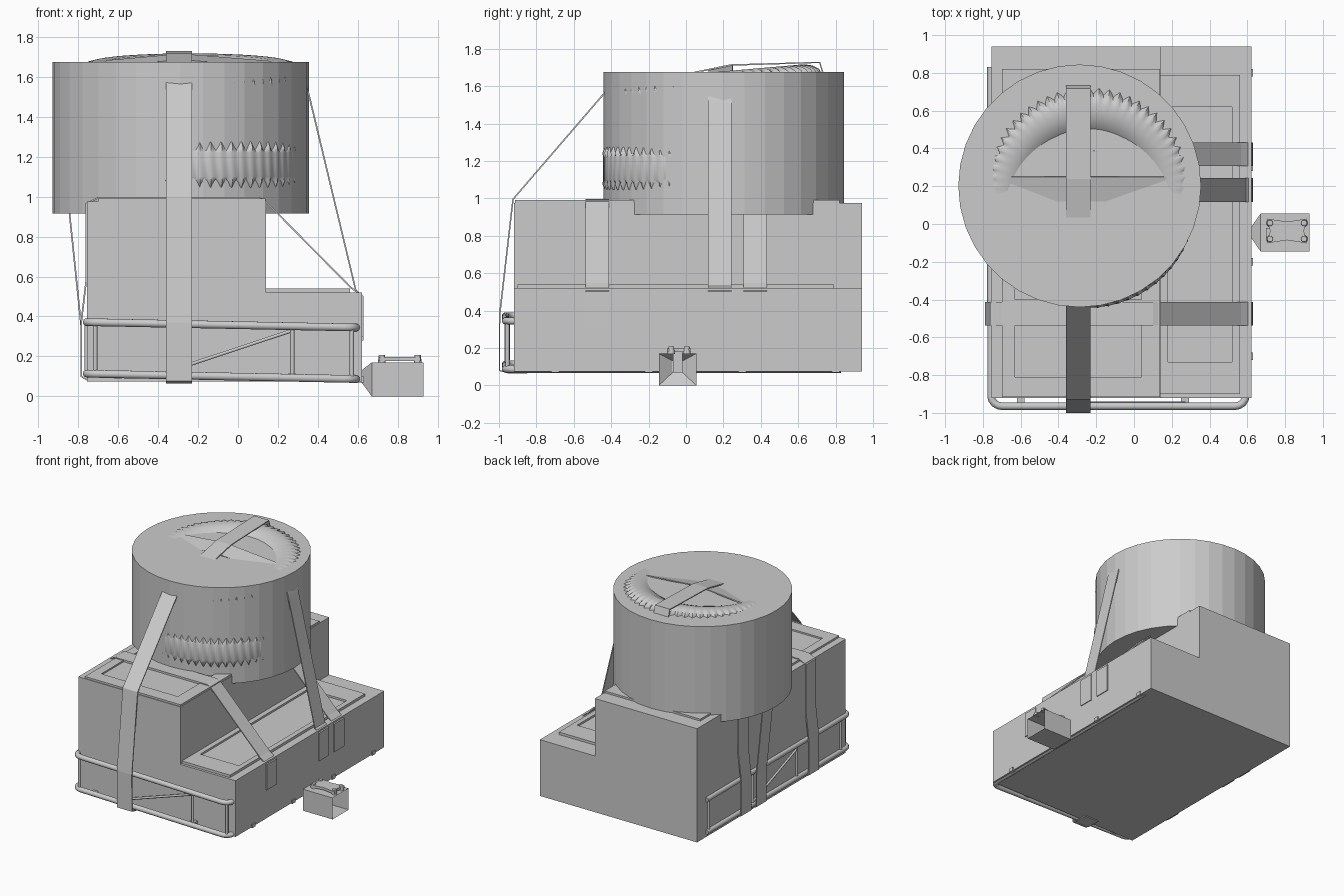
import bpy, bmesh, math
from mathutils import Vector, Matrix

if "Cube" in bpy.data.objects:
    bpy.data.objects.remove(bpy.data.objects["Cube"])

grey = bpy.data.materials.new("plain grey")
grey.diffuse_color = (0.6, 0.6, 0.6, 1)
grey.use_nodes = True
grey.node_tree.nodes["Principled BSDF"].inputs["Base Color"].default_value = grey.diffuse_color


def finish(name, bm, smooth=False):
    bmesh.ops.recalc_face_normals(bm, faces=bm.faces)
    me = bpy.data.meshes.new(name)
    bm.to_mesh(me)
    bm.free()
    me.materials.append(grey)
    ob = bpy.data.objects.new(name, me)
    bpy.context.collection.objects.link(ob)
    if smooth:
        bpy.context.view_layer.objects.active = ob
        ob.select_set(True)
        bpy.ops.object.shade_smooth_by_angle(angle=math.radians(40))
        ob.select_set(False)
    return ob


def box(name, x0, x1, y0, y1, z0, z1):
    bm = bmesh.new()
    m = Matrix.Translation(((x0 + x1) / 2, (y0 + y1) / 2, (z0 + z1) / 2))
    bmesh.ops.create_cube(bm, size=1, matrix=m @ Matrix.Diagonal((x1 - x0, y1 - y0, z1 - z0, 1)))
    return finish(name, bm)


def recess(ob, x0, x1, y0, y1, z):
    """Cut a shallow rectangular pocket down to height z."""
    c = box("recess_cutter", x0, x1, y0, y1, z, z + 0.3)
    c.hide_render = True
    c.hide_viewport = True
    mod = ob.modifiers.new("recess", 'BOOLEAN')
    mod.object = c
    mod.solver = 'EXACT'


def ribbon(name, pts, side, t=0.008):
    """Flat strap along pts, widened by the vector side."""
    bm = bmesh.new()
    side = Vector(side) / 2
    rows = [(bm.verts.new(Vector(p) - side), bm.verts.new(Vector(p) + side)) for p in pts]
    for a, b in zip(rows, rows[1:]):
        bm.faces.new((a[0], a[1], b[1], b[0]))
    ob = finish(name, bm)
    mod = ob.modifiers.new("thickness", 'SOLIDIFY')
    mod.thickness = t
    mod.offset = 0
    return ob


def tube(name, pts, r):
    """Round bar along pts."""
    cu = bpy.data.curves.new(name, 'CURVE')
    cu.dimensions = '3D'
    cu.bevel_depth = r
    cu.bevel_resolution = 3
    cu.use_fill_caps = True
    sp = cu.splines.new('POLY')
    sp.points.add(len(pts) - 1)
    for p, q in zip(sp.points, pts):
        p.co = (*q, 1)
    cu.materials.append(grey)
    ob = bpy.data.objects.new(name, cu)
    bpy.context.collection.objects.link(ob)


# Stepped body, profile extruded along y
bm = bmesh.new()
prof = [(-.755, .075), (.622, .075), (.622, .52), (.14, .52), (.14, .975), (-.755, .975)]
f = bm.faces.new([bm.verts.new((x, -.92, z)) for x, z in prof])
ext = bmesh.ops.extrude_face_region(bm, geom=[f])["geom"]
bmesh.ops.translate(bm, vec=(0, 1.86, 0), verts=[v for v in ext if isinstance(v, bmesh.types.BMVert)])
finish("body", bm)

# Raised lids with sunken panels
lid = box("upper_lid", -.70, .138, -.915, .82, .94, .99)
recess(lid, -.63, .04, -.81, -.53, .978)
recess(lid, -.63, .04, -.40, .10, .978)
lid = box("step_lid", .10, .56, -.90, .79, .50, .54)
recess(lid, .18, .52, -.73, .62, .525)

# Large drum
CX, CY = -.2875, .202
bm = bmesh.new()
bmesh.ops.create_cone(bm, cap_ends=True, segments=36, radius1=.6425, radius2=.6425, depth=.76,
                      matrix=Matrix.Translation((CX, CY, 1.295)))
finish("drum", bm)


# Knobbly tyres breaking through the drum surface
def tyre(name, loc, tilt):
    teeth, n = 64, 256
    # radius, height, radius lost between the knobs
    prof = [(.30, .05, 0), (.31, .095, 0), (.33, .10, 0), (.34, .09, 0), (.36, .115, 0), (.43, .14, 0),
            (.49, .142, .0), (.53, .132, .012), (.565, .112, .03), (.577, .085, .022), (.573, .06, .0)]
    prof += [(r, -z, d) for r, z, d in reversed(prof)]
    bm = bmesh.new()
    rings = []
    for i in range(n):
        a = 2 * math.pi * i / n
        k = (0, .5, 1, .5)[i % (n // teeth)]
        rings.append([bm.verts.new(((r - d * k) * math.cos(a), (r - d * k) * math.sin(a),
                                    z - d * k * .3 * (1 if z > 0 else -1))) for r, z, d in prof])
    for i in range(n):
        a, b = rings[i], rings[(i + 1) % n]
        for j in range(len(prof)):
            k = (j + 1) % len(prof)
            bm.faces.new((a[j], b[j], b[k], a[k]))
    bm.transform(Matrix.Translation(loc) @ Matrix.Rotation(math.radians(tilt), 4, 'X'))
    return finish(name, bm, True)


tyre("top_tyre", (-.24, .158, 1.533), 5)
tyre("front_tyre", (-.247, .13, 1.16), 0)

# Wheel rim and hub in the top tyre
bm = bmesh.new()
tilt = Matrix.Translation((-.24, .158, 1.533)) @ Matrix.Rotation(math.radians(5), 4, 'X')
for r, z in ((.27, .122), (.10, .14)):
    bmesh.ops.create_cone(bm, cap_ends=True, segments=48, radius1=r, radius2=r * .9, depth=.05,
                          matrix=tilt @ Matrix.Translation((0, 0, z - .025)))
finish("wheel_rim", bm, True)

# Straps over the top of the drum
ribbon("top_strap_long", [(-.295, .03, 1.67), (-.295, .24, 1.713), (-.295, .715, 1.727), (-.295, .735, 1.66)],
       (.13, 0, 0))
ribbon("top_strap_cross", [(-.70, .185, 1.66), (-.285, .185, 1.697), (.17, .185, 1.66)], (0, .13, .03))

# Front strap from drum over the body and the rail
ribbon("front_strap", [(-.295, -.43, 1.57), (-.295, -.925, .995), (-.295, -.997, .37), (-.295, -.997, .08),
                       (-.295, -.95, .068), (-.295, -.85, .068)], (.13, 0, 0))

# Side straps
W = (0, .125, 0)
ribbon("drum_strap_right", [(.34, .18, 1.56), (.355, .18, 1.51), (.59, .18, .53), (.625, .18, .50), (.625, .18, .28)], W)
ribbon("drum_strap_left", [(-.845, .18, .93), (-.785, .18, .35), (-.785, .18, .10), (-.75, .18, .08)], W)
for tag, y, low in (("front", -.475, .30), ("rear", .37, .28)):
    ribbon(f"{tag}_body_strap", [(.625, y, low), (.625, y, .50), (.565, y, .545), (.13, y, .985), (.10, y, .994),
                                 (-.70, y, .994), (-.76, y, .965), (-.76, y, .58), (-.785, y, .37),
                                 (-.785, y, .10), (-.75, y, .08)], W)


# Guard rail around front and sides, tilted slightly
def rz(x, z):
    return z - .02 * (x + .08)


L, R, F = -.757, .592, -.965
for tag, z in (("upper", .358), ("lower", .10)):
    pts = [(L, .83), (L, -.91)]
    pts += [(L + .06 - .06 * math.cos(a), F + .055 - .055 * math.sin(a)) for a in (.4, .8, 1.2, 1.57)]
    pts += [(R - .06 + .06 * math.sin(a), F + .055 - .055 * math.cos(a)) for a in (0, .4, .8, 1.2)]
    pts += [(R, -.91), (R, .83)]
    tube(f"{tag}_rail", [(x, y, rz(x, z)) for x, y in pts], .02)
for i, (x, y) in enumerate([(-.715, -.96), (.272, -.955), (.57, -.955), (L, -.85), (L, -.3), (L, .25), (L, .80)]):
    tube(f"rail_post_{i + 1}", [(x, y, rz(x, .10)), (x, y, rz(x, .358))], .011)
tube("front_brace", [(-.30, -.95, .14), (.272, -.95, .33)], .009)
tube("side_brace", [(L, -.3, .34), (L, .25, .13)], .009)
for i, y in enumerate((-.70, -.2, .3, .8)):
    box(f"side_clip_{i + 1}", .60, .63, y - .02, y + .02, .07, .10)
for x in (-.6, .27):
    box("rail_mount", x - .02, x + .02, -.96, -.91, .09, .115)

# Small open-ended lamp housing with tapered neck
bm = bmesh.new()
loops = []
for x, y0, y1, z0, z1 in ((.618, -.07, -.02, .07, .13), (.67, -.145, .055, 0, .17), (.93, -.145, .055, 0, .17)):
    loops.append([bm.verts.new((x, y, z)) for y, z in ((y0, z0), (y1, z0), (y1, z1), (y0, z1))])
bm.faces.new(loops[0])
for a, b in zip(loops, loops[1:]):
    for i in range(4):
        j = (i + 1) % 4
        bm.faces.new((a[i], a[j], b[j], b[i]))
finish("lamp_housing", bm)
box("lamp_bracket", .70, .73, -.07, -.02, .07, .18)

# Waisted cover with four bolts on the housing
bm = bmesh.new()
out = [(-1, -1), (0, -.75), (1, -1), (.85, 0), (1, 1), (0, .75), (-1, 1), (-.85, 0)]
f = bm.faces.new([bm.verts.new((.81 + .105 * u, -.037 + .065 * v, .178)) for u, v in out])
ext = bmesh.ops.extrude_face_region(bm, geom=[f])["geom"]
bmesh.ops.translate(bm, vec=(0, 0, .02), verts=[v for v in ext if isinstance(v, bmesh.types.BMVert)])
for u in (-1, 1):
    for v in (-1, 1):
        bmesh.ops.create_cone(bm, cap_ends=True, segments=16, radius1=.02, radius2=.015, depth=.04,
                              matrix=Matrix.Translation((.81 + u * .09, -.037 + v * .042, .187)))
finish("lamp_cover", bm)
